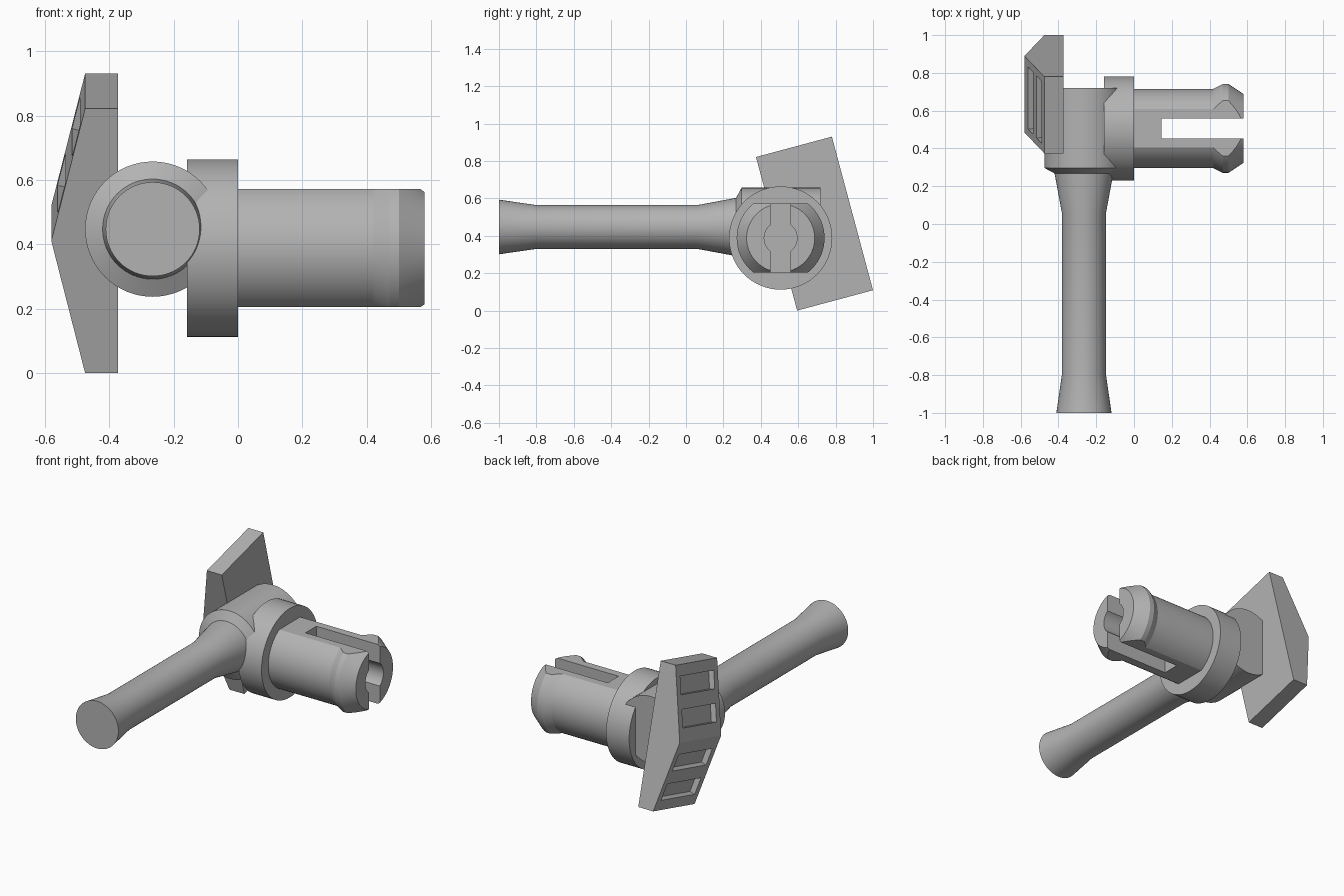
import bpy, bmesh, math
from mathutils import Matrix, Vector

if "Cube" in bpy.data.objects:
    bpy.data.objects.remove(bpy.data.objects["Cube"], do_unlink=True)

grey = bpy.data.materials.new("plain_grey")
grey.use_nodes = True
GREY = (0.45, 0.45, 0.45, 1)
grey.diffuse_color = GREY
grey.node_tree.nodes["Principled BSDF"].inputs["Base Color"].default_value = GREY


def finish(name, bm):
    """Turn a bmesh into a named object."""
    bmesh.ops.recalc_face_normals(bm, faces=bm.faces)
    mesh = bpy.data.meshes.new(name)
    bm.to_mesh(mesh)
    bm.free()
    mesh.materials.append(grey)
    obj = bpy.data.objects.new(name, mesh)
    bpy.context.collection.objects.link(obj)
    return obj


def lathe(name, profile, axis, centre, sides=64):
    """Revolve (position, radius) pairs about a line parallel to x or y."""
    bm = bmesh.new()
    rings = []
    for along, radius in profile:
        ring = []
        for i in range(sides):
            t = math.tau * i / sides
            u, v = radius * math.cos(t), radius * math.sin(t)
            p = (along, u, v) if axis == "x" else (u, along, v)
            ring.append(bm.verts.new(Vector(p) + Vector(centre)))
        rings.append(ring)
    for a, b in zip(rings, rings[1:]):
        for i in range(sides):
            j = (i + 1) % sides
            bm.faces.new((a[i], a[j], b[j], b[i]))
    bm.faces.new(rings[0])
    bm.faces.new(rings[-1])
    return finish(name, bm)


def box(name, size, matrix):
    bm = bmesh.new()
    bmesh.ops.create_cube(bm, size=1)
    bm.transform(matrix @ Matrix.Diagonal((*size, 1)))
    return finish(name, bm)


def activate(obj):
    bpy.ops.object.select_all(action="DESELECT")
    obj.select_set(True)
    bpy.context.view_layer.objects.active = obj


def cut(obj, cutter, operation="DIFFERENCE"):
    """Apply a boolean, then discard the cutter."""
    cutter.hide_render = True
    activate(obj)
    mod = obj.modifiers.new("cut", "BOOLEAN")
    mod.operation = operation
    mod.solver = "EXACT"
    mod.object = cutter
    bpy.ops.object.modifier_apply(modifier=mod.name)
    bpy.data.objects.remove(cutter, do_unlink=True)


def smooth(obj):
    activate(obj)
    bpy.ops.object.shade_smooth_by_angle(angle=math.radians(20))


# Flared lever handle and the hub it grows from, both along y
HUB = (-0.265, 0, 0.447)
handle = lathe("lever_handle", [(-1, 0.146), (-0.8, 0.117), (0.06, 0.117),
                                (0.27, 0.156), (0.32, 0.156)], "y", HUB)
hub = lathe("hub", [(0.268, 0.156), (0.297, 0.21), (0.72, 0.21)], "y", HUB)

# Round flange and clip peg, along x
PEG = (0, 0.506, 0.388)
flange = lathe("flange", [(-0.158, 0.276), (0, 0.276)], "x", PEG)
peg = lathe("clip_peg", [(-0.05, 0.21), (0.42, 0.21), (0.47, 0.235),
                         (0.5, 0.235), (0.58, 0.182)], "x", PEG)

# Peg details: flats above and below, through slot, bore
peg_at = Matrix.Translation(PEG)
cut(peg, box("flats", (2, 2, 0.367), peg_at), "INTERSECT")
cut(peg, box("slot", (0.6, 0.106, 1), peg_at @ Matrix.Translation((0.445, 0, 0))))
cut(peg, lathe("bore", [(0.145, 0.088), (0.7, 0.088)], "x", PEG, 48))

# Tilted thumb plate with a ridge across its middle
HALF_L, HALF_W, INNER, EDGE, RIDGE = 0.425, 0.21, -0.373, -0.475, -0.58
plate_at = Matrix.Translation((0, 0.687, 0.465)) @ Matrix.Rotation(math.radians(15), 4, "X")
bm = bmesh.new()
outline = [(INNER, -HALF_L), (INNER, HALF_L), (EDGE, HALF_L), (RIDGE, 0), (EDGE, -HALF_L)]
face = bm.faces.new([bm.verts.new((x, -HALF_W, s)) for x, s in outline])
extruded = bmesh.ops.extrude_face_region(bm, geom=[face])["geom"]
bmesh.ops.translate(bm, vec=(0, 2 * HALF_W, 0),
                    verts=[g for g in extruded if isinstance(g, bmesh.types.BMVert)])
bm.transform(plate_at)
plate = finish("thumb_plate", bm)

# Two grip pockets in each slope
slope = math.atan2(EDGE - RIDGE, HALF_L)
for side in (1, -1):
    for s in (0.128, 0.31):
        x = RIDGE + s * math.tan(slope)
        at = plate_at @ Matrix.Translation((x, 0, side * s)) @ Matrix.Rotation(side * slope, 4, "Y")
        cut(plate, box("pocket", (0.07, 0.34, 0.105), at))

for part in (handle, hub, flange, peg):
    smooth(part)
